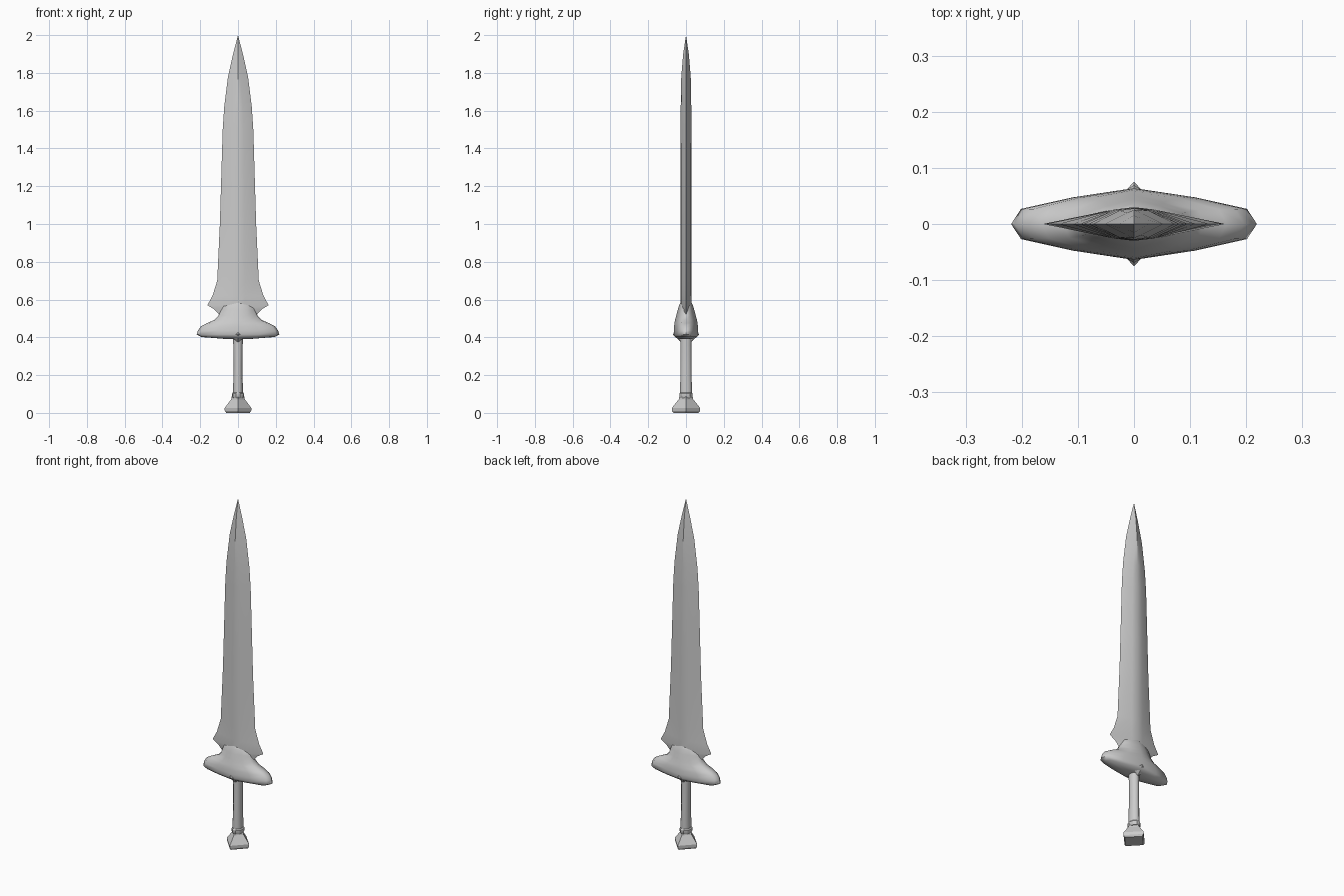
import bpy
import bmesh
import math

cube = bpy.data.objects.get("Cube")
if cube:
    bpy.data.objects.remove(cube, do_unlink=True)

# single steel grey material
steel = bpy.data.materials.new("steel grey")
steel.use_nodes = True
COLOUR = (0.6, 0.6, 0.6, 1.0)
steel.diffuse_color = COLOUR
steel.node_tree.nodes["Principled BSDF"].inputs["Base Color"].default_value = COLOUR


def loft(name, rings, apex=None, smooth=30):
    """Skin closed rings in order, capping the ends or closing on an apex."""
    bm = bmesh.new()
    loops = [[bm.verts.new(p) for p in ring] for ring in rings]
    n = len(loops[0])
    for a, b in zip(loops, loops[1:]):
        for i in range(n):
            j = (i + 1) % n
            bm.faces.new((a[i], a[j], b[j], b[i]))
    bm.faces.new(loops[0][::-1])
    if apex:
        tip = bm.verts.new(apex)
        for i in range(n):
            bm.faces.new((loops[-1][i], loops[-1][(i + 1) % n], tip))
    else:
        bm.faces.new(loops[-1])
    bmesh.ops.recalc_face_normals(bm, faces=bm.faces)
    mesh = bpy.data.meshes.new(name)
    bm.to_mesh(mesh)
    bm.free()
    mesh.materials.append(steel)
    obj = bpy.data.objects.new(name, mesh)
    bpy.context.collection.objects.link(obj)
    bpy.ops.object.select_all(action='DESELECT')
    obj.select_set(True)
    bpy.context.view_layer.objects.active = obj
    if smooth:
        bpy.ops.object.shade_smooth_by_angle(angle=math.radians(smooth))
    return obj


def mirrored(quarter, z):
    """Ring from one quarter outline running from the +x end to the +y end."""
    back = [(-x, y) for x, y in quarter[-2::-1]]
    half = quarter + back
    front = [(x, -y) for x, y in half[-2:0:-1]]
    return [(x, y, z) for x, y in half + front]


def oval(rx, ry, z, sides):
    return [(rx * math.cos(2 * math.pi * i / sides),
             ry * math.sin(2 * math.pi * i / sides), z) for i in range(sides)]


# blade: z, half width, half thickness, half width of the raised middle
blade_profile = [
    (0.50, 0.085, 0.030, 0.036), (0.52, 0.100, 0.030, 0.036),
    (0.548, 0.125, 0.030, 0.036), (0.57, 0.162, 0.030, 0.036),
    (0.62, 0.135, 0.030, 0.036), (0.70, 0.110, 0.030, 0.036),
    (1.00, 0.096, 0.030, 0.034), (1.20, 0.090, 0.030, 0.033),
    (1.50, 0.081, 0.029, 0.030), (1.62, 0.073, 0.028, 0.026),
    (1.78, 0.053, 0.025, 0.012), (1.90, 0.026, 0.015, 0.006),
]
loft("blade",
     [mirrored([(w, 0), (m, t * (0.86 if z < 1.7 else 0.8)), (0, t)], z)
      for z, w, t, m in blade_profile], apex=(0, 0, 2.0), smooth=20)

# guard: z, half width, half depth; wide wings narrowing up to the blade
guard_profile = [
    (0.390, 0.050, 0.040), (0.402, 0.195, 0.058), (0.415, 0.219, 0.064),
    (0.435, 0.213, 0.064), (0.458, 0.196, 0.063), (0.475, 0.165, 0.061),
    (0.492, 0.125, 0.058), (0.515, 0.103, 0.052), (0.545, 0.092, 0.044),
    (0.570, 0.080, 0.036), (0.590, 0.050, 0.027),
]
loft("guard",
     [mirrored([(w, 0), (0.92 * w, 0.42 * d), (0.5 * w, 0.74 * d), (0, d)], z)
      for z, w, d in guard_profile], smooth=60)

# pointed studs in the middle of the guard, front and back
for side, label in ((-1, "front"), (1, "back")):
    base = [(0, 0.045 * side, 0.475), (0.045, 0.045 * side, 0.412),
            (0, 0.025 * side, 0.372), (-0.045, 0.045 * side, 0.412)]
    loft(label + "_guard_stud", [base], apex=(0, 0.069 * side, 0.415), smooth=0)

# grip: slim oval shaft, a little wider front to back
loft("grip", [oval(rx, ry, z, 10) for z, rx, ry in (
    (0.09, 0.026, 0.032), (0.12, 0.026, 0.033), (0.25, 0.023, 0.030),
    (0.36, 0.025, 0.030), (0.41, 0.027, 0.030))], smooth=50)

# collar between grip and pommel
loft("collar", [oval(rx, ry, z, 10) for z, rx, ry in (
    (0.080, 0.029, 0.034), (0.088, 0.032, 0.037),
    (0.102, 0.032, 0.037), (0.108, 0.027, 0.033))], smooth=30)

# pommel: flared square with its corners on the axes
loft("pommel", [oval(r, r * 1.06, z, 4) for z, r in (
    (0.0, 0.062), (0.010, 0.070), (0.026, 0.071),
    (0.072, 0.036), (0.092, 0.032))], smooth=0)
